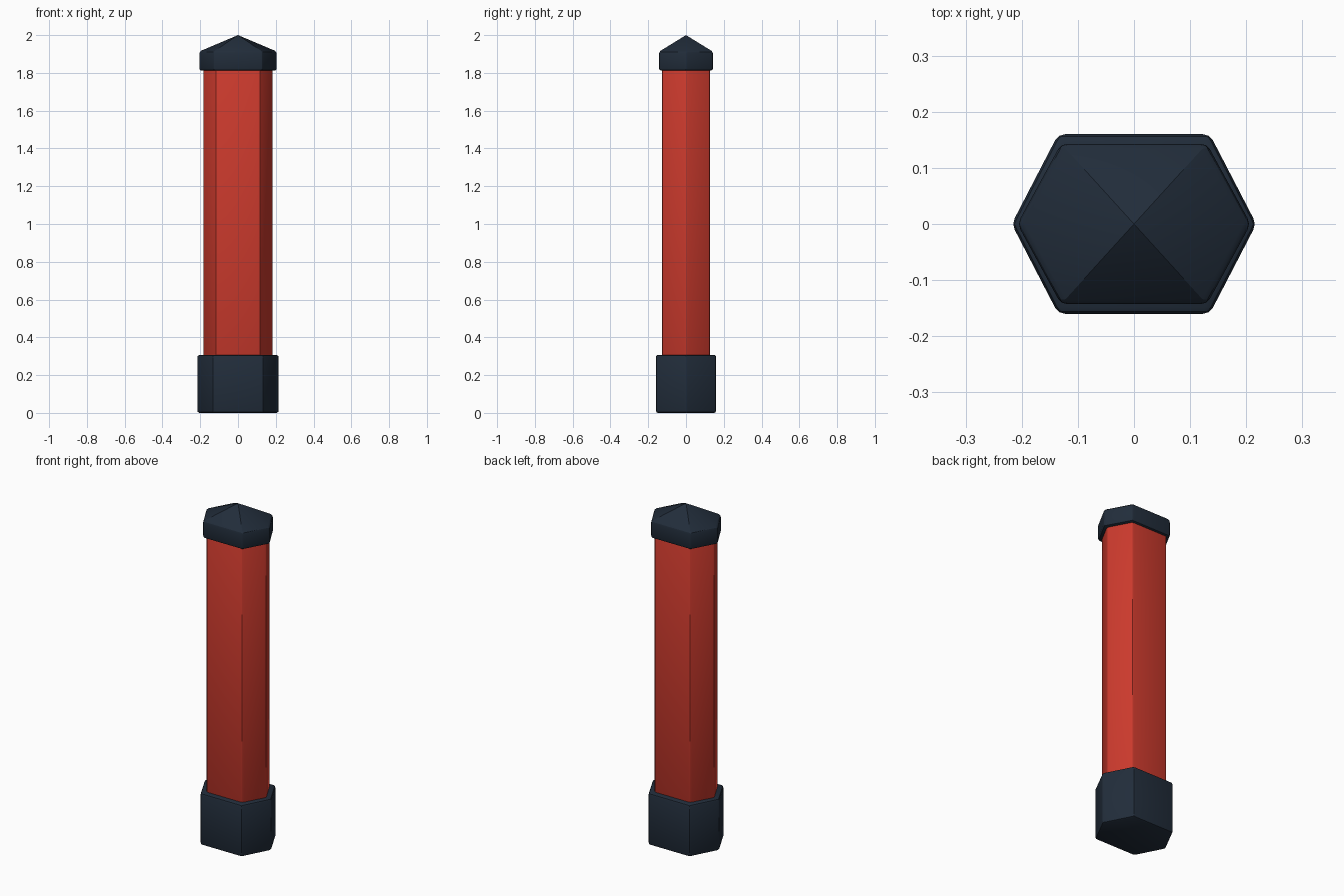
import bpy, bmesh, math

if "Cube" in bpy.data.objects:
    bpy.data.objects.remove(bpy.data.objects["Cube"])


def material(name, rgb):
    m = bpy.data.materials.new(name)
    m.diffuse_color = (*rgb, 1.0)
    m.use_nodes = True
    m.node_tree.nodes["Principled BSDF"].inputs["Base Color"].default_value = m.diffuse_color
    return m


RED = material("red paint", (0.60, 0.042, 0.026))
DARK = material("dark slate", (0.0155, 0.026, 0.043))


def hexagon(tip, corner, half_depth):
    # stretched hexagon with its points on the x axis
    return [(tip, 0), (corner, half_depth), (-corner, half_depth),
            (-tip, 0), (-corner, -half_depth), (corner, -half_depth)]


def hex_part(name, rings, mat, bevel, apex=None):
    # loft hexagon rings (tip, corner, half_depth, z), closed flat or by an apex
    bm = bmesh.new()
    loops = [[bm.verts.new((x, y, z)) for x, y in hexagon(t, c, d)]
             for t, c, d, z in rings]
    bm.faces.new(loops[0][::-1])
    for a, b in zip(loops, loops[1:]):
        for i in range(6):
            j = (i + 1) % 6
            bm.faces.new((a[i], a[j], b[j], b[i]))
    top = loops[-1]
    if apex is None:
        bm.faces.new(top)
    else:
        tip = bm.verts.new((0, 0, apex))
        for i in range(6):
            bm.faces.new((top[i], top[(i + 1) % 6], tip))
    bmesh.ops.recalc_face_normals(bm, faces=bm.faces)
    mesh = bpy.data.meshes.new(name)
    bm.to_mesh(mesh)
    bm.free()
    mesh.materials.append(mat)
    obj = bpy.data.objects.new(name, mesh)
    bpy.context.collection.objects.link(obj)
    # soften the eave and vertical corners, but not the roof ridges
    mod = obj.modifiers.new("soft edges", 'BEVEL')
    mod.width = bevel
    mod.segments = 2
    mod.limit_method = 'ANGLE'
    mod.angle_limit = math.radians(42)
    bpy.ops.object.select_all(action='DESELECT')
    obj.select_set(True)
    bpy.context.view_layer.objects.active = obj
    bpy.ops.object.modifier_apply(modifier=mod.name)
    bpy.ops.object.shade_smooth_by_angle(angle=math.radians(25))
    return obj


# foot block
hex_part("base", [(0.218, 0.135, 0.16, 0.0), (0.218, 0.135, 0.16, 0.307)], DARK, 0.012)
# red column
hex_part("post", [(0.186, 0.117, 0.128, 0.28), (0.186, 0.117, 0.128, 1.83)], RED, 0.012)
# cap with a shallow pointed roof
hex_part("cap", [(0.208, 0.130, 0.143, 1.812), (0.208, 0.130, 0.143, 1.912)],
         DARK, 0.012, apex=2.0)
